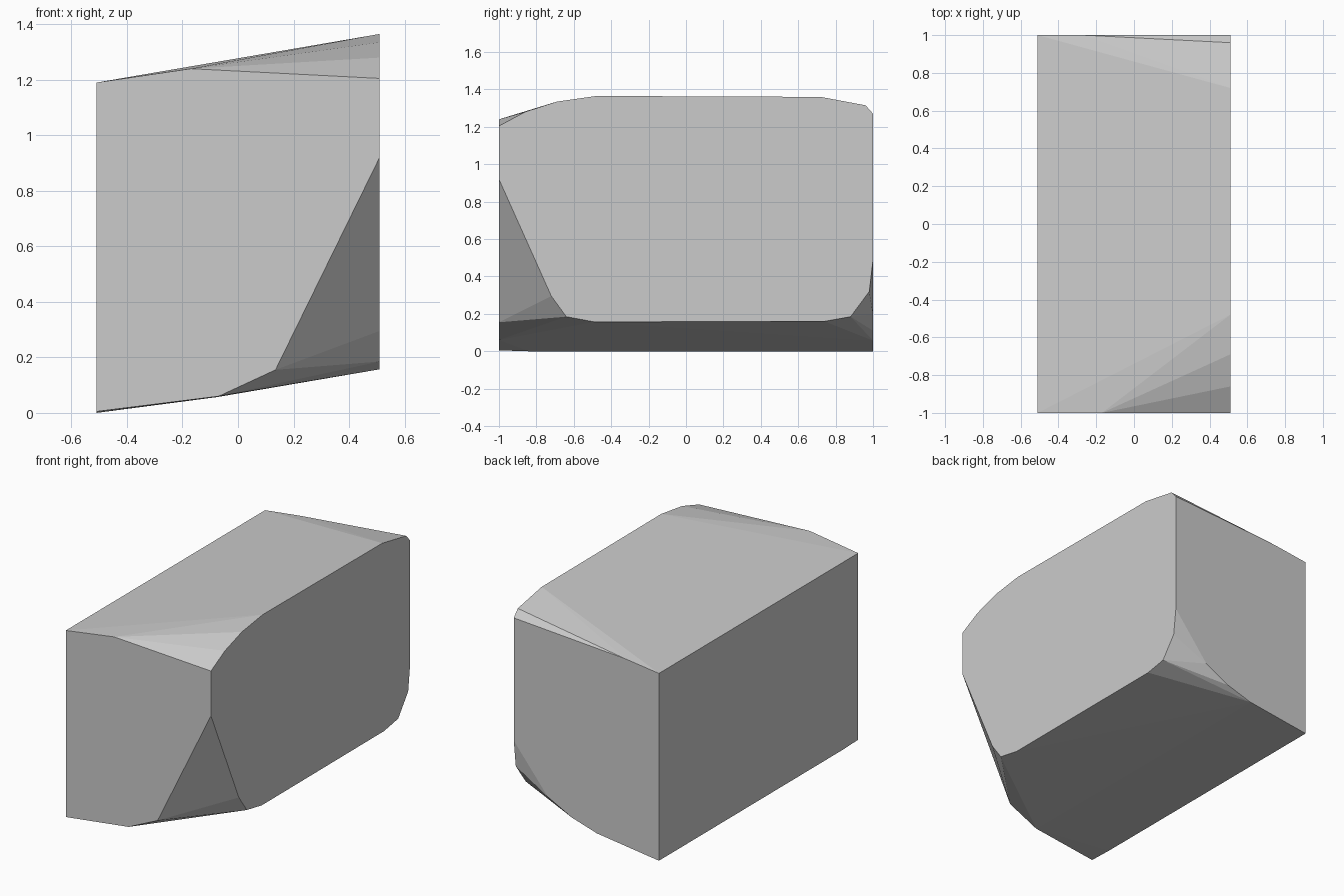
import bpy
import bmesh
from math import radians

cube = bpy.data.objects.get("Cube")
if cube:
    bpy.data.objects.remove(cube, do_unlink=True)

HALF_X = 0.51

# Outline of the tall chamfered side, as (y, z)
side = [(-1, 0.92), (-1, 1.205), (-0.86, 1.28), (-0.69, 1.335), (-0.48, 1.365),
        (0.72, 1.36), (0.96, 1.315), (1, 1.27), (1, 0.49), (0.98, 0.32),
        (0.88, 0.185), (0.74, 0.16), (-0.49, 0.157), (-0.64, 0.185), (-0.72, 0.295)]
# Plain rectangular side, as (y, z)
plain_side = [(-1, 0.005), (-0.84, 0), (1, 0), (1, 1.19), (-1, 1.19)]
# Extra corners along the front and back ends, as (x, z)
front = [(-0.17, 1.24), (0.135, 0.155), (-0.07, 0.06)]
back = [(-0.27, 1.22), (0.27, 0.196), (0.1, 0.11), (-0.075, 0.057)]

points = [(HALF_X, y, z) for y, z in side]
points += [(-HALF_X, y, z) for y, z in plain_side]
points += [(x, -1, z) for x, z in front]
points += [(x, 1, z) for x, z in back]

# Wrap the corners in one faceted solid
bm = bmesh.new()
for p in points:
    bm.verts.new(p)
hull = bmesh.ops.convex_hull(bm, input=bm.verts[:])
loose = [v for v in bm.verts if not v.link_faces]
bmesh.ops.delete(bm, geom=loose, context='VERTS')
bmesh.ops.dissolve_limit(bm, angle_limit=radians(0.3), verts=bm.verts[:], edges=bm.edges[:])
bmesh.ops.recalc_face_normals(bm, faces=bm.faces[:])

mesh = bpy.data.meshes.new("faceted_block")
bm.to_mesh(mesh)
bm.free()
block = bpy.data.objects.new("faceted_block", mesh)
bpy.context.collection.objects.link(block)

# Plain grey
grey = bpy.data.materials.new("light_grey")
grey.use_nodes = True
colour = (0.6, 0.6, 0.6, 1)
grey.diffuse_color = colour
grey.node_tree.nodes["Principled BSDF"].inputs["Base Color"].default_value = colour
mesh.materials.append(grey)
